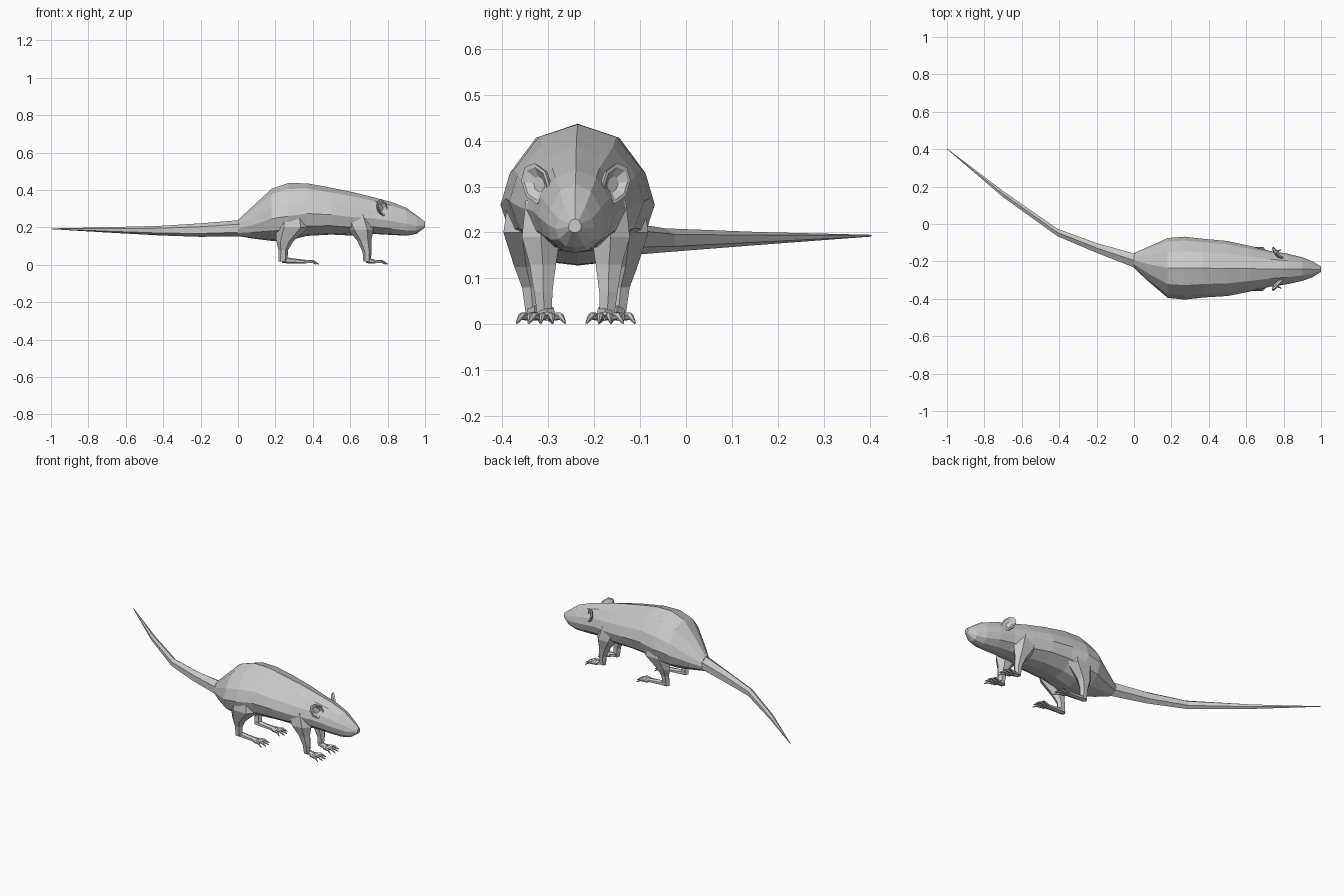
import bpy, bmesh, math
from mathutils import Vector, Matrix

if "Cube" in bpy.data.objects:
    bpy.data.objects.remove(bpy.data.objects["Cube"])

CY = -0.24  # symmetry line of the animal


def loft(name, rings):
    """Skin a list of equally sized point rings and cap both ends."""
    bm = bmesh.new()
    rows = [[bm.verts.new(p) for p in ring] for ring in rings]
    n = len(rows[0])
    for a, b in zip(rows, rows[1:]):
        for i in range(n):
            j = (i + 1) % n
            bm.faces.new((a[i], a[j], b[j], b[i]))
    bm.faces.new(rows[0])
    bm.faces.new(rows[-1])
    bmesh.ops.recalc_face_normals(bm, faces=bm.faces)
    me = bpy.data.meshes.new(name)
    bm.to_mesh(me)
    bm.free()
    ob = bpy.data.objects.new(name, me)
    bpy.context.collection.objects.link(ob)
    return ob


def ring_x(x, y, z, hw, hh, n=6):
    """Upright ring facing along x."""
    return [(x, y + hw * math.sin(2 * math.pi * i / n),
             z + hh * math.cos(2 * math.pi * i / n)) for i in range(n)]


def ring_z(x, y, z, rx, ry, n=6):
    """Level ring facing along z."""
    return [(x + rx * math.cos(2 * math.pi * i / n),
             y + ry * math.sin(2 * math.pi * i / n), z) for i in range(n)]


# Body and head: one 12-sided skin, x / centre y / half width / top / bottom
half = [(0, 1), (.54, .8), (.88, .3), (1, -.15), (.86, -.62), (.45, -.94)]
profile = half + [(0, -1)] + [(-u, v) for u, v in half[:0:-1]]
body = [(.00, -.195, .040, .240, .155), (.07, -.213, .088, .305, .142),
        (.18, -.235, .160, .407, .128), (.27, -.236, .168, .437, .130),
        (.37, -.236, .157, .436, .155), (.50, -.238, .147, .412, .162),
        (.62, -.239, .122, .388, .156), (.73, -.240, .095, .360, .165),
        (.82, -.240, .082, .336, .160), (.90, -.241, .063, .305, .156),
        (.955, -.242, .042, .265, .166), (1.0, -.242, .014, .230, .200)]
loft("body_and_head", [[(x, y + u * w, (t + b) / 2 + v * (t - b) / 2)
                        for u, v in profile] for x, y, w, t, b in body])

# Tail: tapering, bent sideways
loft("tail", [ring_x(*s) for s in [
    (.03, -.205, .197, .045, .044), (-.2, -.128, .186, .030, .036),
    (-.41, -.045, .183, .023, .026), (-.7, .160, .187, .019, .014),
    (-1.0, .402, .193, .002, .002)]])


def foot(name, x0, x1, y, width, s):
    """Flat sole with splayed pointed toes."""
    loft(name, [ring_x(x0, y, .027, .017, .018),
                ring_x((x0 + x1) / 2, y, .021, .019, .013),
                ring_x(x1, y, .017, width * .6, .010)])
    for k in range(4):
        f = k / 1.5 - 1
        tip = .075 - .022 * abs(f)
        loft(name + "_toe", [
            ring_x(x1 - .012, y + f * width * .5, .016, .008, .009, 5),
            ring_x(x1 + tip * .55, y + f * width * .85, .018, .007, .008, 5),
            ring_x(x1 + tip, y + f * width * 1.15, .003, .002, .003, 5)])


for s, side in ((-1, "right"), (1, "left")):
    # Front leg
    loft(side + "_front_leg", [ring_z(x, CY + s * o, z, rx, ry) for x, o, z, rx, ry in [
        (.63, .070, .27, .075, .045), (.655, .076, .19, .070, .048),
        (.675, .072, .13, .038, .033), (.69, .071, .07, .024, .023),
        (.69, .068, .018, .020, .018)]])
    foot(side + "_front_foot", .685, .735, CY + s * .063, .035, s)

    # Hind leg with thigh
    loft(side + "_hind_leg", [ring_z(x, CY + s * o, z, rx, ry) for x, o, z, rx, ry in [
        (.29, .110, .29, .070, .040), (.29, .118, .20, .090, .046),
        (.25, .108, .125, .045, .030), (.242, .098, .08, .026, .022),
        (.24, .092, .018, .024, .019)]])
    foot(side + "_hind_foot", .235, .365, CY + s * .090, .034, s)

    # Ear: cupped, thin oval standing off the head
    out = Vector((-.65, s * .7, .12)).normalized()
    up = Vector((-.15, s * .05, 1)).normalized()
    normal = Vector((.7, s * .65, .1)).normalized()
    centre = Vector((.768, CY + s * .084, .306))

    def oval(r, d):
        return [centre + normal * d + out * (.043 * r * math.cos(a)) + up * (.045 * r * math.sin(a))
                for a in (2 * math.pi * i / 8 for i in range(8))]
    loft(side + "_ear", [oval(.5, -.014), oval(.95, -.004), oval(1, .006), oval(.8, .006), oval(.4, -.006)])
